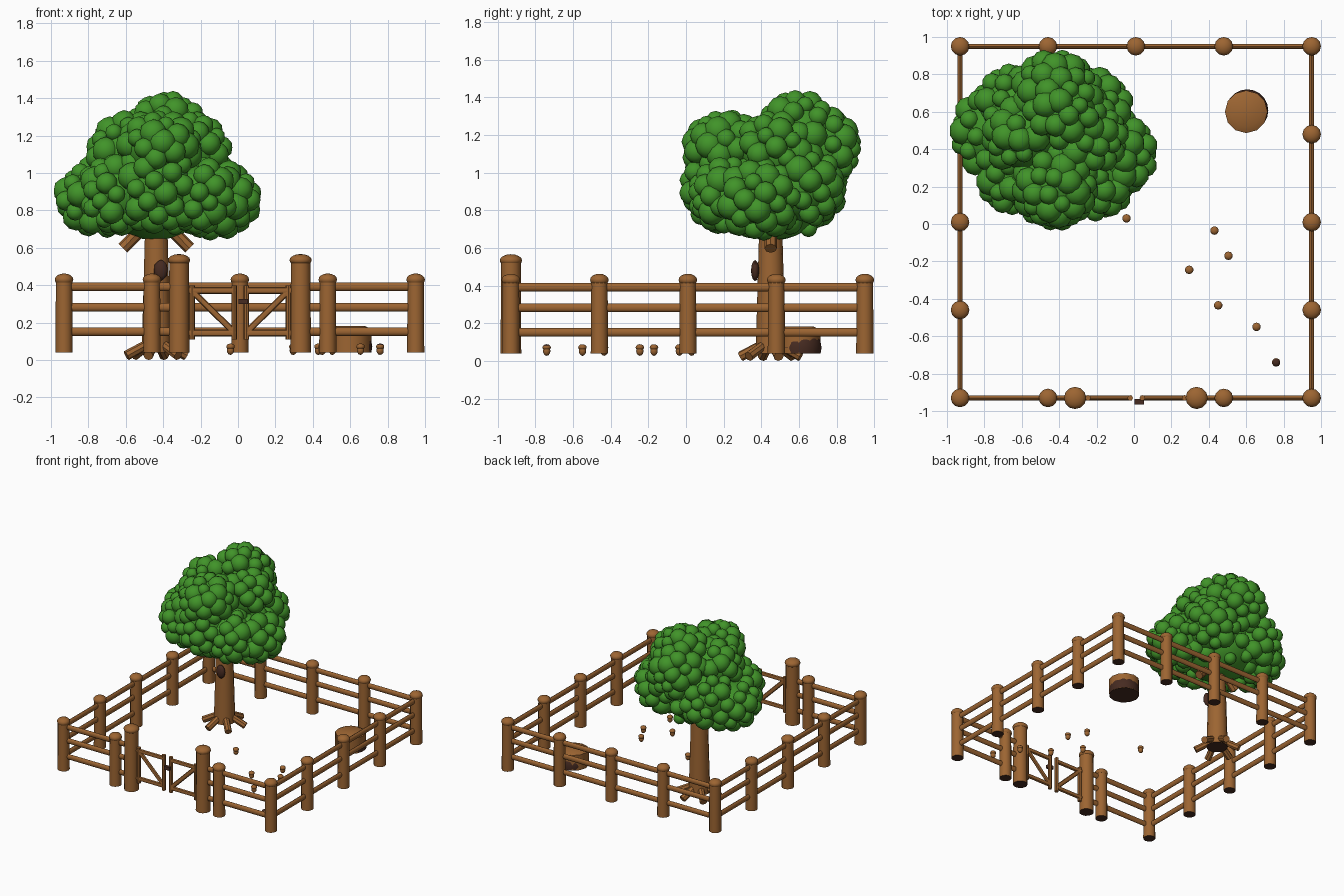
import bpy, bmesh, math, random
from mathutils import Vector, Matrix

if "Cube" in bpy.data.objects:
    bpy.data.objects.remove(bpy.data.objects["Cube"])

random.seed(4)


def material(name, rgb):
    m = bpy.data.materials.new(name)
    m.diffuse_color = (*rgb, 1)
    m.use_nodes = True
    m.node_tree.nodes["Principled BSDF"].inputs["Base Color"].default_value = m.diffuse_color
    return m


WOOD = material("brown wood", (0.335, 0.13, 0.032))
DARK = material("dark brown", (0.062, 0.024, 0.015))
LEAF = material("leaf green", (0.052, 0.295, 0.022))


def finish(name, bm, mats, angle=40):
    me = bpy.data.meshes.new(name)
    bm.to_mesh(me)
    bm.free()
    for m in mats:
        me.materials.append(m)
    ob = bpy.data.objects.new(name, me)
    bpy.context.collection.objects.link(ob)
    bpy.ops.object.select_all(action='DESELECT')
    ob.select_set(True)
    bpy.context.view_layer.objects.active = ob
    bpy.ops.object.shade_smooth_by_angle(angle=math.radians(angle))
    return ob


def rod(bm, a, b, r1, r2=None, seg=12, flat=1.0):
    """Tapered rod from a to b; flat squashes it sideways."""
    a, b = Vector(a), Vector(b)
    d = b - a
    z = d.normalized()
    up = Vector((0, 0, 1)) if abs(z.z) < 0.99 else Vector((0, 1, 0))
    x = z.cross(up).normalized()
    rot = Matrix((x, z.cross(x), z)).transposed().to_4x4()
    mat = Matrix.Translation((a + b) / 2) @ rot @ Matrix.Diagonal((flat, 1, 1, 1))
    return bmesh.ops.create_cone(bm, cap_ends=True, segments=seg, radius1=r1,
                                 radius2=r1 if r2 is None else r2,
                                 depth=d.length, matrix=mat)["verts"]


def ball(bm, c, r, sub=2):
    r = r if isinstance(r, tuple) else (r, r, r)
    m = Matrix.Translation(c) @ Matrix.Diagonal((*r, 1))
    return bmesh.ops.create_icosphere(bm, subdivisions=sub, radius=1, matrix=m)["verts"]


def dark_bottoms(bm):
    for f in bm.faces:
        f.normal_update()
        if f.normal.z < -0.99 and f.calc_center_median().z < 0.06:
            f.material_index = 1


def post(bm, x, y, r, top):
    rod(bm, (x, y, 0.04), (x, y, top - 0.03), r, r * 0.95)
    m = Matrix.Translation((x, y, top - 0.033)) @ Matrix.Diagonal((r * 1.08, r * 1.08, 0.033, 1))
    bmesh.ops.create_uvsphere(bm, u_segments=12, v_segments=8, radius=1, matrix=m)


# Fence posts
grid = [-0.93, -0.46, 0.01, 0.48, 0.95]
bm = bmesh.new()
for x in grid:
    for y in grid:
        edge = x in (grid[0], grid[-1]) or y in (grid[0], grid[-1])
        if edge and (x, y) != (0.01, -0.93):
            post(bm, x, y, 0.046, 0.463)
dark_bottoms(bm)
finish("fence_posts", bm, [WOOD, DARK])

# Gate posts
bm = bmesh.new()
for x in (-0.315, 0.335):
    post(bm, x, -0.93, 0.055, 0.567)
dark_bottoms(bm)
finish("gate_posts", bm, [WOOD, DARK])

# Fence rails
bm = bmesh.new()
lo, hi = grid[0], grid[-1]
for z in (0.152, 0.282, 0.392):
    for a, b in (((lo, hi), (hi, hi)), ((lo, lo), (lo, hi)), ((hi, lo), (hi, hi)),
                 ((lo, lo), (-0.315, lo)), ((0.335, lo), (hi, lo))):
        rod(bm, (*a, z), (*b, z), 0.022, seg=10, flat=0.64)
finish("fence_rails", bm, [WOOD])

# Gate leaves, mirrored about the middle of the opening
bm = bmesh.new()
for s in (-1, 1):
    def p(x, z):
        return (0.012 + s * x, -0.93, z)
    for x in (0.033, 0.258):
        rod(bm, p(x, 0.11), p(x, 0.4), 0.015, seg=8)
    for z in (0.145, 0.372):
        rod(bm, p(0.022, z), p(0.275, z), 0.018, seg=8, flat=0.75)
    rod(bm, p(0.04, 0.155), p(0.25, 0.362), 0.017, seg=8, flat=0.7)
finish("gate_leaves", bm, [WOOD])

# Gate latch
bm = bmesh.new()
bmesh.ops.create_cube(bm, size=1, matrix=Matrix.Translation((0.028, -0.95, 0.312))
                      @ Matrix.Diagonal((0.05, 0.028, 0.027, 1)))
finish("gate_latch", bm, [DARK])

# Tree trunk
TX, TY = -0.437, 0.45
bm = bmesh.new()
rod(bm, (TX, TY, 0.04), (TX, TY, 0.75), 0.08, 0.06, seg=14)
dark_bottoms(bm)
finish("tree_trunk", bm, [WOOD, DARK])

# Roots and drooping branches
bm = bmesh.new()
for i in range(6):
    t = math.radians(15 + 60 * i)
    c, s = math.cos(t), math.sin(t)
    rod(bm, (TX + 0.04 * c, TY + 0.04 * s, 0.09), (TX + 0.165 * c, TY + 0.165 * s, 0.024), 0.025, 0.027, seg=8)
finish("tree_roots", bm, [WOOD])
bm = bmesh.new()
for s in (-1, 1):
    rod(bm, (TX + s * 0.02, TY, 0.76), (TX + s * 0.178, TY, 0.598), 0.034, 0.033, seg=8)
finish("tree_branches", bm, [WOOD])

# Knot hole on the trunk
bm = bmesh.new()
ball(bm, (-0.413, 0.367, 0.48), (0.038, 0.022, 0.056))
finish("trunk_knot", bm, [DARK])

# Foliage: large clumps studded with smaller leaf balls
clumps = [(-0.715, 0.49, 0.87, 0.22, 0.165), (-0.125, 0.38, 0.86, 0.2, 0.165),
          (-0.44, 0.46, 0.87, 0.28, 0.23), (-0.43, 0.2, 0.93, 0.185, 0.2),
          (-0.64, 0.62, 0.93, 0.19, 0.19), (-0.24, 0.6, 0.93, 0.19, 0.19),
          (-0.64, 0.26, 0.89, 0.165, 0.17), (-0.21, 0.23, 0.88, 0.165, 0.16),
          (-0.42, 0.21, 1.13, 0.18, 0.155), (-0.42, 0.7, 1.13, 0.185, 0.18),
          (-0.58, 0.47, 1.11, 0.18, 0.17), (-0.26, 0.47, 1.11, 0.175, 0.17),
          (-0.38, 0.6, 1.21, 0.18, 0.175)]
bm = bmesh.new()
for c in clumps:
    ball(bm, c[:3], (c[3], c[3], c[4]), 3)
placed = []
for k, (cx, cy, cz, r, rz) in enumerate(clumps):
    n = 46
    for i in range(n):
        h = 1 - 2 * (i + 0.5) / n
        w = math.sqrt(1 - h * h)
        t = i * 2.39996 + k
        q = Vector((cx + r * w * math.cos(t), cy + r * w * math.sin(t), cz + rz * h))
        buried = any(((q.x - a) ** 2 + (q.y - b) ** 2) / e ** 2 + ((q.z - d) / f) ** 2 < 0.9
                     for j, (a, b, d, e, f) in enumerate(clumps) if j != k)
        if buried or q.z < 0.695 or any((q - o).length < 0.068 for o in placed):
            continue
        placed.append(q)
        size = random.uniform(0.046, 0.078)
        ball(bm, q - Vector((q.x - cx, q.y - cy, q.z - cz)).normalized() * max(0, size - 0.06), size)
finish("foliage", bm, [LEAF], 60)

# Tree stump with a slightly domed top
bm = bmesh.new()
rod(bm, (0.6, 0.6, 0.04), (0.6, 0.6, 0.165), 0.114, 0.114, seg=12)
rod(bm, (0.6, 0.6, 0.165), (0.6, 0.6, 0.182), 0.114, 0.08, seg=12)
dark_bottoms(bm)
finish("stump", bm, [WOOD, DARK], 35)

# Dark rot showing through the stump's far side
bm = bmesh.new()
ball(bm, (0.605, 0.607, 0.07), (0.113, 0.113, 0.12), 3)
bmesh.ops.bisect_plane(bm, geom=bm.verts[:] + bm.edges[:] + bm.faces[:], plane_co=(0, 0, 0.04),
                       plane_no=(0, 0, 1), clear_inner=True)
bmesh.ops.bisect_plane(bm, geom=bm.verts[:] + bm.edges[:] + bm.faces[:], plane_co=(0, 0, 0.16),
                       plane_no=(0, 0, 1), clear_outer=True)
finish("stump_rot", bm, [DARK])

# Acorns on the ground
spots = [(-0.04, 0.03), (0.43, -0.035), (0.505, -0.17), (0.295, -0.245),
         (0.45, -0.435), (0.655, -0.55), (0.76, -0.74)]
bm = bmesh.new()
for i, (x, y) in enumerate(spots):
    ball(bm, (x, y, 0.053), (0.02, 0.02, 0.026))
    cap = ball(bm, (x, y, 0.072), (0.023, 0.023, 0.017))
    if i == len(spots) - 1:
        for f in {f for v in cap for f in v.link_faces}:
            f.material_index = int(f.calc_center_median().z > 0.078)
finish("acorns", bm, [WOOD, DARK], 60)
